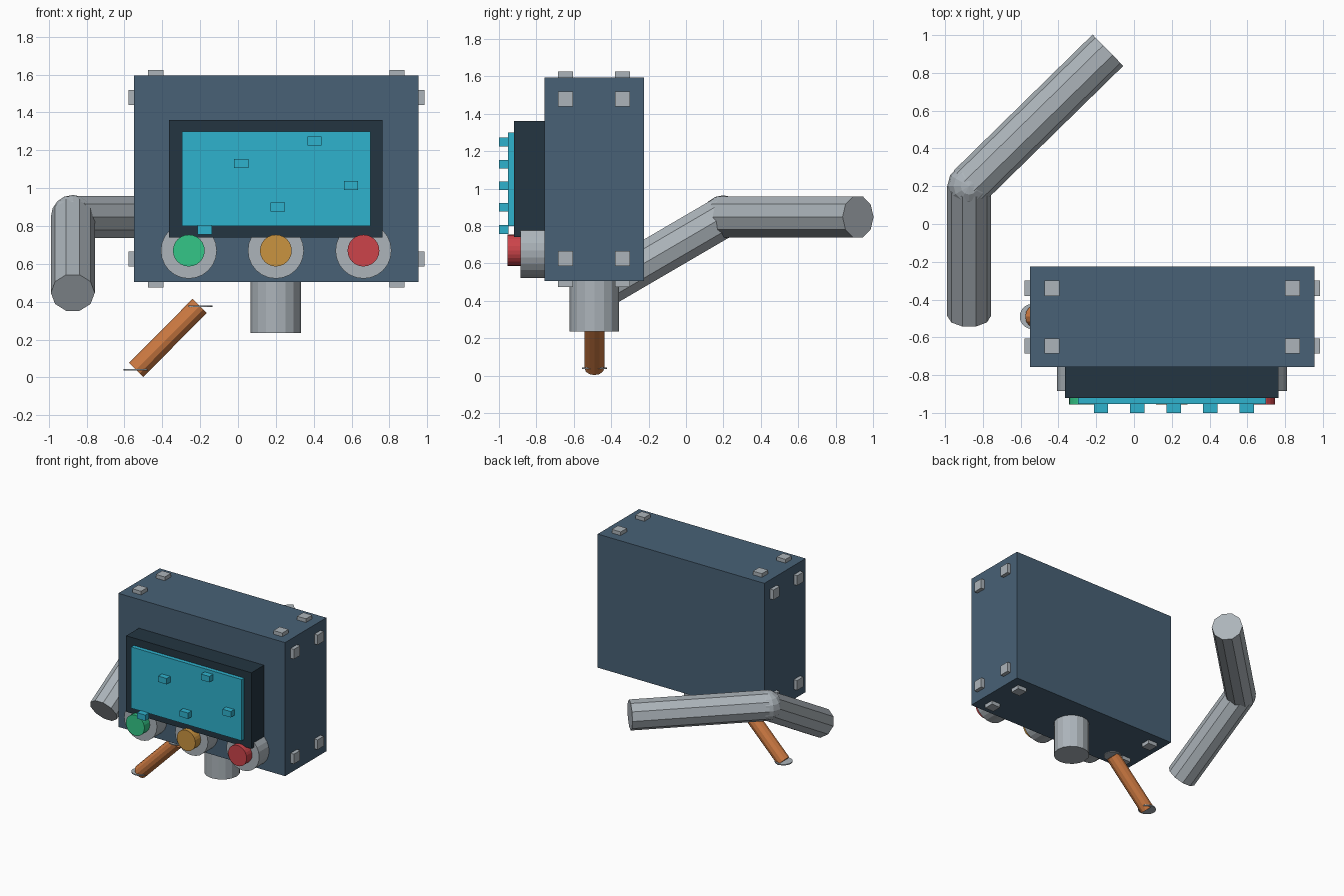
import bpy, bmesh, math
from mathutils import Vector

cube = bpy.data.objects.get("Cube")
if cube:
    bpy.data.objects.remove(cube, do_unlink=True)


def material(name, rgb):
    """Flat material from 0-255 sRGB values."""
    lin = [((c / 255 + 0.055) / 1.055) ** 2.4 for c in rgb] + [1]
    m = bpy.data.materials.new(name)
    m.use_nodes = True
    m.diffuse_color = lin
    m.node_tree.nodes["Principled BSDF"].inputs["Base Color"].default_value = lin
    return m


STEEL_BLUE = material("steel blue", (72, 97, 118))
DARK = material("dark slate", (36, 53, 65))
CYAN = material("screen cyan", (47, 178, 205))
GREY = material("light grey metal", (172, 180, 186))
GREEN = material("green", (52, 198, 135))
AMBER = material("amber", (202, 148, 64))
RED = material("red", (204, 68, 74))
COPPER = material("copper", (205, 122, 66))


def finish(name, bm, mat):
    bmesh.ops.recalc_face_normals(bm, faces=bm.faces)
    mesh = bpy.data.meshes.new(name)
    bm.to_mesh(mesh)
    bm.free()
    mesh.materials.append(mat)
    obj = bpy.data.objects.new(name, mesh)
    bpy.context.collection.objects.link(obj)
    return obj


def box(name, lo, hi, mat):
    bm = bmesh.new()
    bmesh.ops.create_cube(bm, size=1)
    for v in bm.verts:
        v.co = [a + (b - a) * (c + 0.5) for a, b, c in zip(lo, hi, v.co)]
    return finish(name, bm, mat)


def block(name, centre, size, mat):
    lo = [c - s / 2 for c, s in zip(centre, size)]
    hi = [c + s / 2 for c, s in zip(centre, size)]
    return box(name, lo, hi, mat)


def rod(name, start, end, radius, sides, mat):
    """Capped prism between two points, with a corner on its horizontal side."""
    a, b = Vector(start), Vector(end)
    q = (b - a).to_track_quat('Z', 'Y')
    ring = [q @ Vector((math.cos(t), math.sin(t), 0)) * radius
            for t in (math.tau * i / sides for i in range(sides))]
    bm = bmesh.new()
    low = [bm.verts.new(a + p) for p in ring]
    top = [bm.verts.new(b + p) for p in ring]
    bm.faces.new(low)
    bm.faces.new(top)
    for i in range(sides):
        j = (i + 1) % sides
        bm.faces.new((low[i], low[j], top[j], top[i]))
    return finish(name, bm, mat)


# Cabinet with screen
box("cabinet", (-0.55, -0.757, 0.505), (0.955, -0.225, 1.595), STEEL_BLUE)
box("screen_frame", (-0.365, -0.92, 0.74), (0.765, -0.75, 1.36), DARK)
box("screen", (-0.297, -0.953, 0.80), (0.70, -0.91, 1.30), CYAN)

# Raised blips on the screen
for i, z in enumerate((0.78, 1.13, 0.90, 1.25, 1.015)):
    block(f"screen_blip_{i + 1}", (-0.175 + 0.193 * i, -0.975, z),
          (0.076, 0.05, 0.048), CYAN)

# Coloured buttons on round collars
for x, name, mat in ((-0.26, "green", GREEN), (0.20, "amber", AMBER), (0.663, "red", RED)):
    rod(f"{name}_button_collar", (x, -0.75, 0.67), (x, -0.885, 0.67), 0.148, 24, GREY)
    rod(f"{name}_button", (x, -0.86, 0.67), (x, -0.955, 0.67), 0.084, 24, mat)

# Square bolts on the top, bottom and both sides
for y in (-0.645, -0.34):
    row = "front" if y < -0.5 else "back"
    for x, side in ((-0.435, "right"), (0.84, "left")):
        for z, level in ((0.505, "bottom"), (1.595, "top")):
            block(f"{level}_bolt_{row}_{side}", (x, y, z), (0.08, 0.08, 0.06), GREY)
    for x, side in ((-0.55, "right"), (0.955, "left")):
        for z, level in ((0.625, "lower"), (1.48, "upper")):
            block(f"{side}_bolt_{row}_{level}", (x, y, z), (0.06, 0.08, 0.08), GREY)

# Neck under the cabinet
rod("neck", (0.2, -0.49, 0.52), (0.2, -0.49, 0.235), 0.133, 16, GREY)

# Copper rod with thin end discs
ends = ((-0.538, -0.49, 0.04), (-0.203, -0.49, 0.377))
rod("copper_rod", *ends, 0.053, 12, COPPER)
for (x, y, z), name in zip(ends, ("lower", "upper")):
    rod(f"{name}_rod_disc", (x, y, z - 0.004), (x, y, z + 0.004), 0.067, 20, GREY)

# Bent pipe with a ball at the elbow
elbow = (-0.873, 0.2, 0.848)
rod("pipe_front", elbow, (-0.873, -0.487, 0.447), 0.116, 10, GREY)
rod("pipe_back", elbow, (-0.138, 0.92, 0.848), 0.116, 10, GREY)
bm = bmesh.new()
bmesh.ops.create_uvsphere(bm, u_segments=12, v_segments=8, radius=0.116)
bmesh.ops.translate(bm, verts=bm.verts, vec=elbow)
finish("pipe_elbow", bm, GREY)
